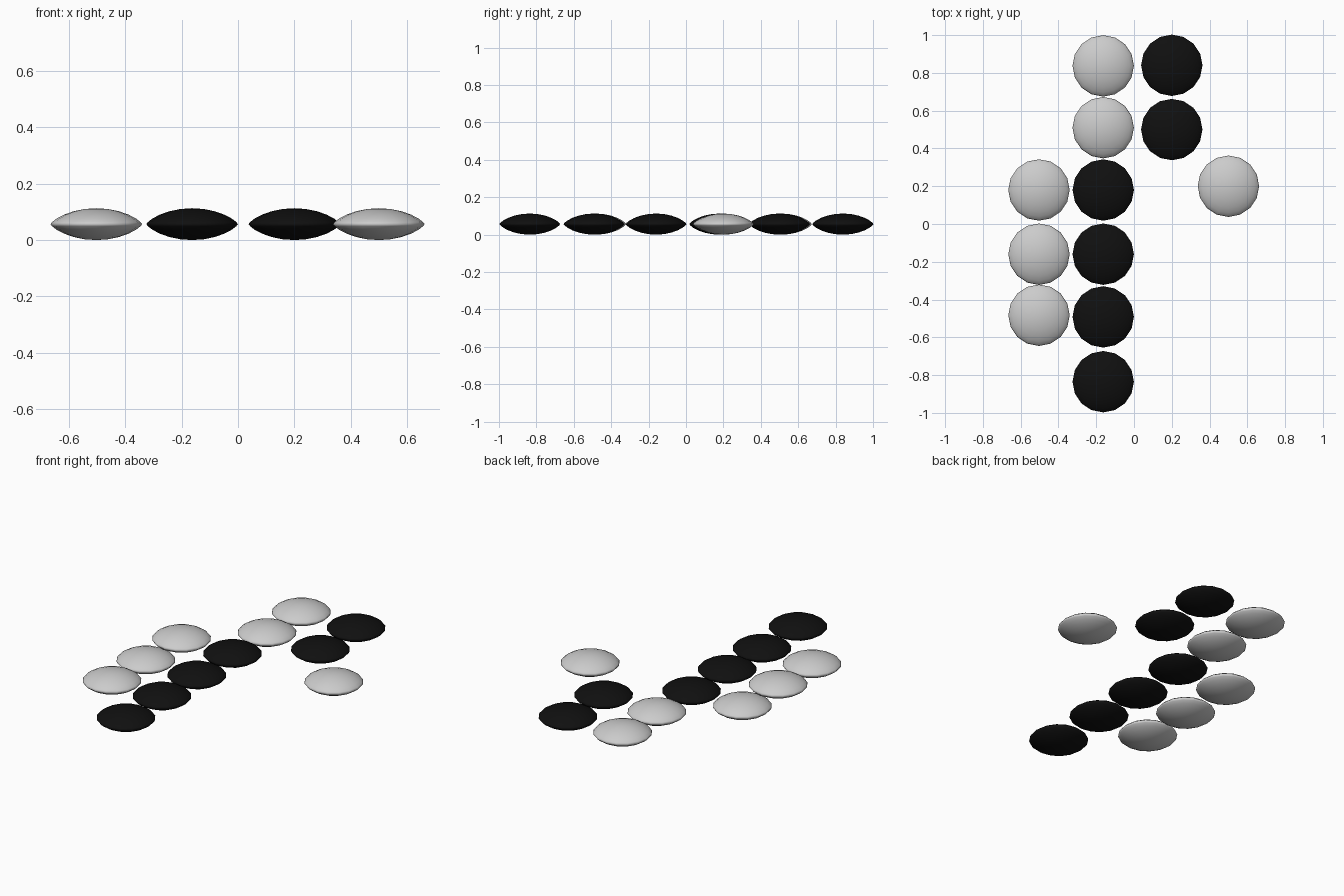
import bpy, bmesh, math

if "Cube" in bpy.data.objects:
    bpy.data.objects.remove(bpy.data.objects["Cube"])

R, H = 0.1625, 0.0565  # stone radius and half thickness

black = bpy.data.materials.new("black_stone")
black.diffuse_color = (0.005, 0.005, 0.005, 1)
black.use_nodes = True
black.node_tree.nodes["Principled BSDF"].inputs["Base Color"].default_value = black.diffuse_color


def stone_mesh(name, mat=None):
    # lens-shaped stone: sphere squashed towards a thin rim
    bm = bmesh.new()
    bmesh.ops.create_uvsphere(bm, u_segments=16, v_segments=12, radius=1)
    for v in bm.verts:
        z = math.copysign(abs(v.co.z) ** 1.5, v.co.z)
        v.co = (v.co.x * R, v.co.y * R, z * H + H)
    for f in bm.faces:
        f.smooth = True
    me = bpy.data.meshes.new(name)
    bm.to_mesh(me)
    bm.free()
    if mat:
        me.materials.append(mat)
    return me


def place(name, mesh, spots):
    for i, (x, y) in enumerate(spots, 1):
        ob = bpy.data.objects.new(f"{name}_{i}", mesh)
        ob.location = (x, y, 0)
        bpy.context.collection.objects.link(ob)


# pale stones
place("pale_stone", stone_mesh("pale_stone"), [
    (-0.163, 0.837), (-0.163, 0.51), (0.5, 0.2),
    (-0.503, 0.18), (-0.503, -0.16), (-0.503, -0.483)])

# black stones
place("black_stone", stone_mesh("black_stone", black), [
    (0.2, 0.84), (0.2, 0.5),
    (-0.163, 0.18), (-0.163, -0.16), (-0.163, -0.492), (-0.163, -0.835)])
